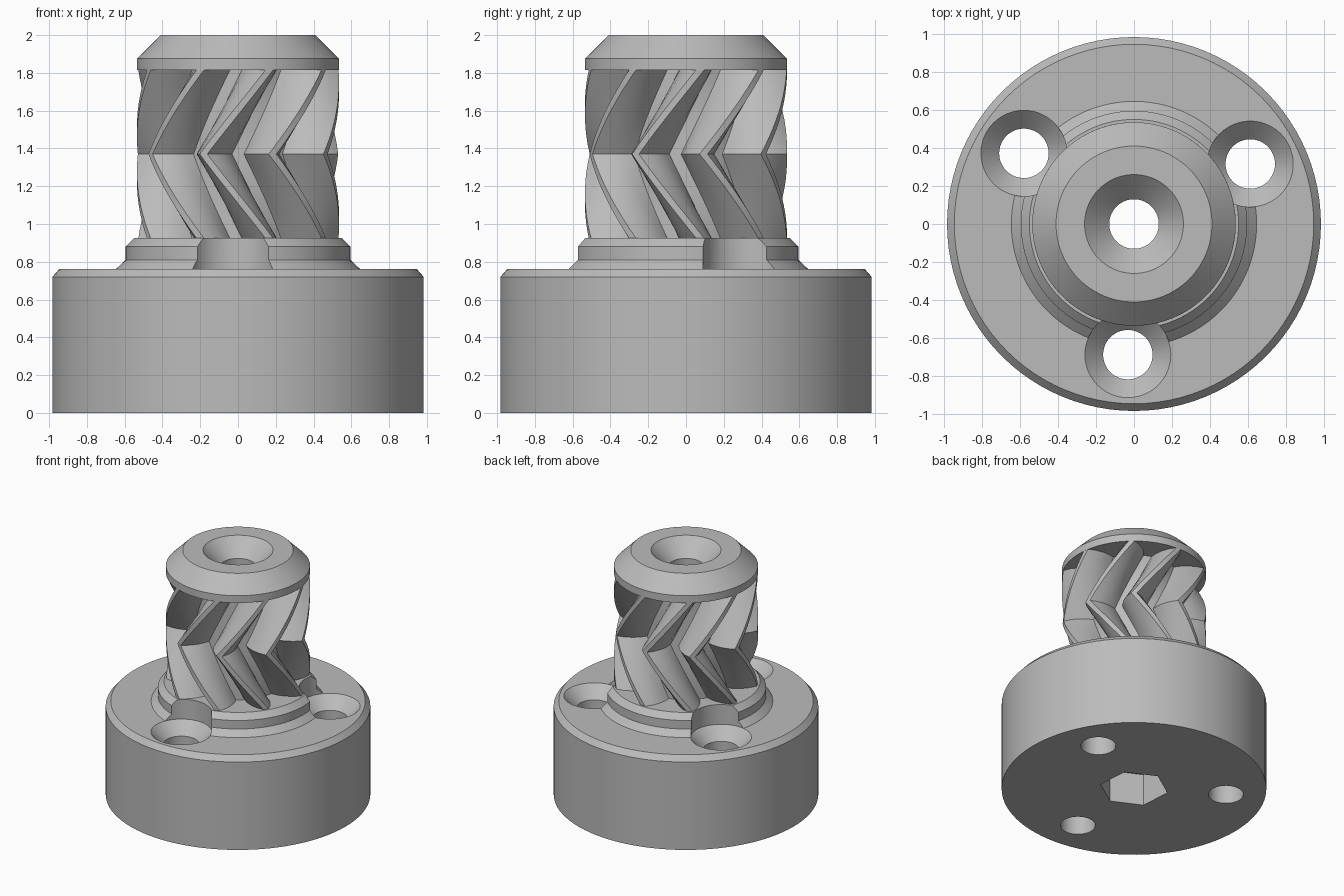
import bpy, bmesh, math
from math import cos, sin, pi, radians

if "Cube" in bpy.data.objects:
    bpy.data.objects.remove(bpy.data.objects["Cube"])

grey = bpy.data.materials.new("plain_grey")
grey.diffuse_color = (0.5, 0.5, 0.5, 1)
grey.use_nodes = True
grey.node_tree.nodes["Principled BSDF"].inputs["Base Color"].default_value = grey.diffuse_color


def make_object(name, bm):
    bmesh.ops.recalc_face_normals(bm, faces=bm.faces)
    mesh = bpy.data.meshes.new(name)
    bm.to_mesh(mesh)
    bm.free()
    mesh.materials.append(grey)
    ob = bpy.data.objects.new(name, mesh)
    bpy.context.collection.objects.link(ob)
    return ob


def loft(name, rings, closed):
    """Skin a list of equal rings; closed joins the last ring to the first."""
    bm = bmesh.new()
    loops = [[bm.verts.new(p) for p in ring] for ring in rings]
    n = len(loops[0])
    pairs = list(zip(loops, loops[1:])) + ([(loops[-1], loops[0])] if closed else [])
    for a, b in pairs:
        for i in range(n):
            j = (i + 1) % n
            bm.faces.new((a[i], a[j], b[j], b[i]))
    if not closed:
        bm.faces.new(loops[0])
        bm.faces.new(loops[-1])
    return make_object(name, bm)


def ring(r, z, n, cx=0, cy=0, turn=0):
    return [(cx + r * cos(turn + 2 * pi * i / n), cy + r * sin(turn + 2 * pi * i / n), z)
            for i in range(n)]


# Turned hub: base drum, stepped collar, core, cap and countersunk bore
PROFILE = [(.13, 0), (.13, 1.87), (.26, 2), (.41, 2), (.535, 1.875), (.535, 1.815),
           (.31, 1.815), (.31, .925), (.55, .925), (.595, .88), (.595, .81),
           (.645, .763), (.945, .763), (.983, .72), (.983, 0)]
hub = loft("hub", [ring(r, z, 96) for r, z in PROFILE], True)

# Cutters: three countersunk bolt holes and the hexagonal nut pocket
cutters = []
for k in range(3):
    a = radians(27.3 + 120 * k)
    cx, cy = .688 * cos(a), .688 * sin(a)
    steps = [(.13, -.1), (.13, .668), (.226, .763), (.226, 1.0)]
    cutters.append(loft("bolt_hole_cutter", [ring(r, z, 48, cx, cy) for r, z in steps], False))
cutters.append(loft("nut_pocket_cutter",
                    [ring(.255, z, 6, turn=radians(34)) for z in (-.1, .26)], False))
for c in cutters:
    mod = hub.modifiers.new("cut", 'BOOLEAN')
    mod.operation = 'DIFFERENCE'
    mod.solver = 'EXACT'
    mod.object = c
bpy.context.view_layer.objects.active = hub
hub.select_set(True)
for mod in list(hub.modifiers):
    bpy.ops.object.modifier_apply(modifier=mod.name)
for c in cutters:
    bpy.data.objects.remove(c)

# Herringbone gear: nine teeth, twisting one way then back
TEETH, BOTTOM, TOP, TWIST = 9, .925, 1.815, 38
HALF_TOOTH = [(.33, 14.5), (.385, 12.8), (.437, 10), (.49, 6.3), (.535, 2.3)]
tooth = [(r, -a) for r, a in HALF_TOOTH] + [(r, a) for r, a in reversed(HALF_TOOTH)]


def gear_ring(z, turn, radius=None):
    pts = []
    for t in range(TEETH):
        for r, a in tooth:
            ang = radians(-90 + 20 + 40 * t + a + turn)
            rr = radius or r
            pts.append((rr * cos(ang), rr * sin(ang), z))
    return pts


rings = [gear_ring(BOTTOM, TWIST, .305)]
STEPS = 20
for s in range(STEPS + 1):
    f = s / STEPS
    rings.append(gear_ring(BOTTOM + (TOP - BOTTOM) * f, TWIST * abs(2 * f - 1)))
rings.append(gear_ring(TOP, TWIST, .305))
gear = loft("herringbone_teeth", rings, True)

# Smooth shading with crisp edges
for ob in (hub, gear):
    bpy.ops.object.select_all(action='DESELECT')
    ob.select_set(True)
    bpy.context.view_layer.objects.active = ob
    bpy.ops.object.shade_smooth_by_angle(angle=radians(25))
